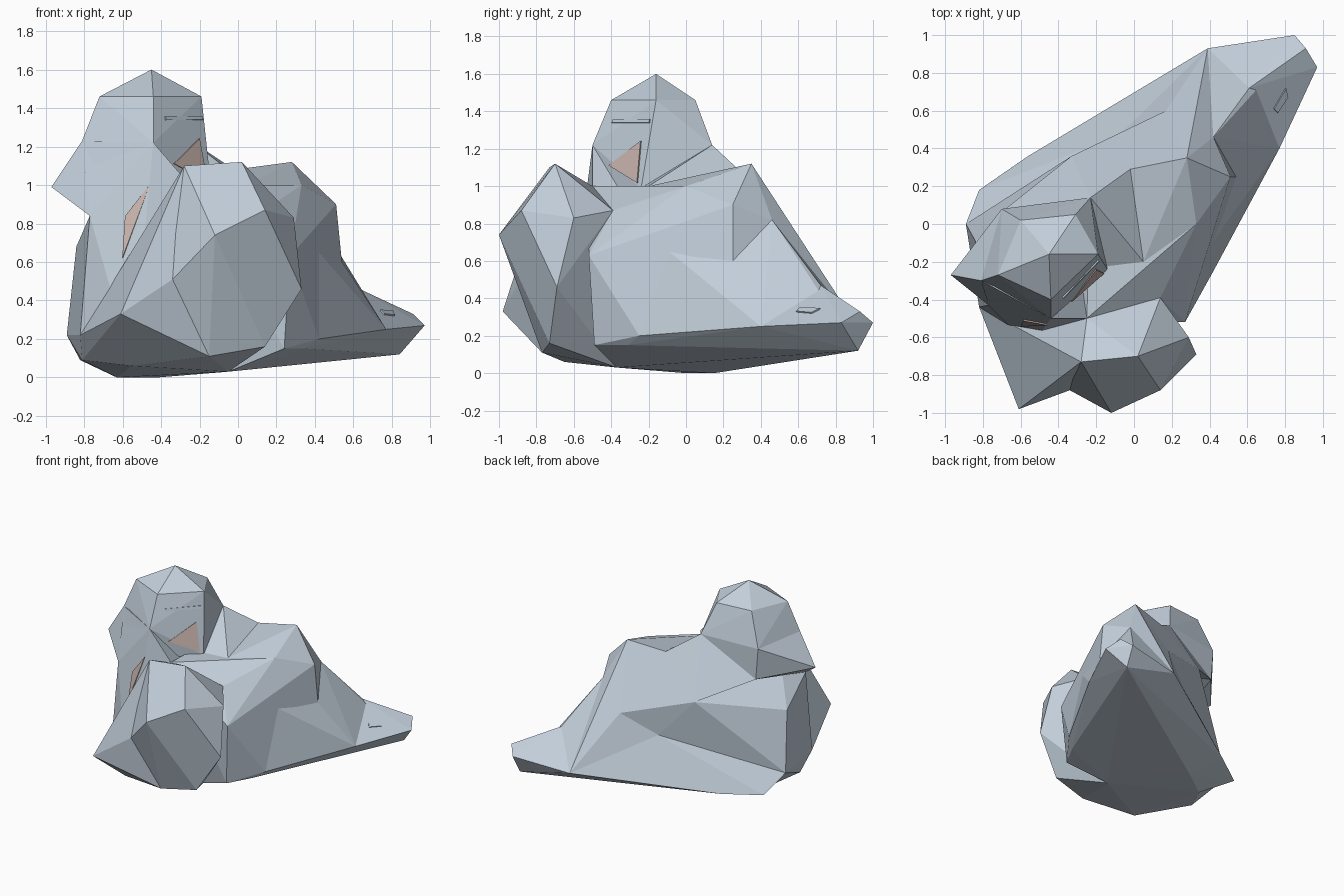
import bpy
import bmesh
from mathutils import Vector
from mathutils.bvhtree import BVHTree

default_cube = bpy.data.objects.get("Cube")
if default_cube:
    bpy.data.objects.remove(default_cube, do_unlink=True)


def make_material(name, colour):
    material = bpy.data.materials.new(name)
    material.use_nodes = True
    material.diffuse_color = colour
    material.node_tree.nodes["Principled BSDF"].inputs["Base Color"].default_value = colour
    return material


stone = make_material("blue_grey_stone", (.54, .62, .7, 1))
clay = make_material("pale_clay_pink", (.6, .47, .43, 1))


def add_object(name, bm, material):
    bmesh.ops.recalc_face_normals(bm, faces=bm.faces)
    mesh = bpy.data.meshes.new(name)
    bm.to_mesh(mesh)
    mesh.materials.append(material)
    obj = bpy.data.objects.new(name, mesh)
    bpy.context.scene.collection.objects.link(obj)


def faceted_rock(name, corners):
    """Flat-sided rock wrapped tightly around its corner points."""
    bm = bmesh.new()
    for corner in corners:
        bm.verts.new(corner)
    hull = bmesh.ops.convex_hull(bm, input=bm.verts)
    spare = {g for g in hull["geom_interior"] + hull["geom_unused"]
             if isinstance(g, bmesh.types.BMVert)}
    bmesh.ops.delete(bm, geom=list(spare), context="VERTS")
    bmesh.ops.dissolve_limit(bm, angle_limit=.05, verts=bm.verts, edges=bm.edges)
    surface = BVHTree.FromBMesh(bm)
    add_object(name, bm, stone)
    bm.free()
    return surface


def thin_plate(name, surface, corners, material, lift=.008):
    """Thin chip laid against a rock, following the nearest surface."""
    bm = bmesh.new()
    rim, base = [], []
    for corner in corners:
        spot, normal, _, _ = surface.find_nearest(Vector(corner))
        rim.append(bm.verts.new(spot + normal * lift))
        base.append(bm.verts.new(spot))
    bm.faces.new(rim)
    bm.faces.new(base[::-1])
    for i in range(len(rim)):
        j = (i + 1) % len(rim)
        bm.faces.new((rim[i], base[i], base[j], rim[j]))
    add_object(name, bm, material)
    bm.free()


# Corners shared by neighbouring rocks
crest = (.28, .35, 1.12)
crest_end = (-.02, .29, 1.08)
saddle = (.42, .46, .82)
shelf_side = (.33, 0, 1)
shelf_front = (.05, -.2, 1)
shelf_back = (-.23, .14, 1)
side_brow = (.51, .25, .9)
side_knee = (.54, .25, .6)
side_fold = (.42, -.25, .2)
side_step = (.42, -.09, .65)
side_foot = (.24, -.49, .15)
side_heel = (.34, -.31, .15)
side_lip = (.77, .4, .25)
rear_corner = (.17, .6, .65)
tail_ridge = (.61, .72, .47)
back_lip = (.39, .93, .23)
back_notch = (-.08, .47, .49)
back_shoulder = (-.33, .36, .78)
back_foot = (-.56, .36, .1)
left_foot = (-.82, .18, .09)
left_lip = (-.89, 0, .22)
left_wall = (-.84, -.09, .68)
left_front = (-.82, -.44, .22)
left_toe = (-.81, -.3, .09)
neck = (-.25, -.5, 1)
front_foot = (-.55, -.65, .06)
front_step = (.14, -.39, .87)
under_front = (-.05, -.37, .03)
under_left = (-.63, 0, 0)
under_back = (-.42, .15, 0)
under_tail = (.84, .92, .12)
head_front = (-.44, -.5, 1.22)
head_left = (-.81, -.3, 1.23)
head_back = (-.7, .08, 1.2)
head_right = (-.23, .14, 1.22)
head_base = (-.14, -.24, .99)
head_under = (-.77, -.43, .84)
head_under_back = (-.68, .08, .95)

# Central mass with a flat shelf and a steep right flank
faceted_rock("body_rock", [
    shelf_side, shelf_front, shelf_back, neck, front_step, side_brow,
    side_knee, side_step, side_fold, side_foot, side_heel, back_shoulder,
    back_notch, left_lip, under_front, under_left, under_back,
    (.27, -.52, .63),
])

# Raised crest behind the shelf
faceted_rock("crest_rock", [
    crest, crest_end, saddle, side_brow, side_knee, shelf_side, shelf_front,
    shelf_back, back_notch,
])

# Skirt spreading out from the right flank to the tail
faceted_rock("flank_skirt", [
    side_step, side_knee, side_fold, side_lip, side_foot, side_heel,
    under_front, under_back, under_tail, back_notch,
])

# Low ledge along the back
faceted_rock("back_ledge", [
    back_notch, left_lip, left_foot, back_foot, back_lip, under_left,
    under_back, under_front, under_tail,
])

# Rear slopes meeting at the notch and the saddle
faceted_rock("rear_shoulder", [
    crest, crest_end, back_shoulder, back_notch, rear_corner, under_back,
])
faceted_rock("rear_slope_upper", [
    crest, saddle, rear_corner, back_notch, back_lip, under_back,
])
faceted_rock("rear_slope_lower", [
    saddle, tail_ridge, rear_corner, back_lip, side_lip, side_knee,
    under_back, under_front, under_tail,
])

# Low pointed tail
tail_surface = faceted_rock("tail_rock", [
    tail_ridge, back_lip, side_lip, under_back, under_front, under_tail,
    (.91, .93, .33), (.85, 1, .27), (.97, .83, .27),
])

# Upright slab on the right-hand side of the model
slab_surface = faceted_rock("upright_slab", [
    left_wall, left_lip, left_front, left_toe, neck, back_shoulder,
    under_left, under_front, front_foot, head_front, head_under,
])

# Blunt boulder at the front
faceted_rock("front_boulder", [
    neck, front_step, under_front, (.02, -.7, 1.12), (-.28, -.73, 1.1),
    (.14, -.88, .87), (-.12, -1, .74), (-.34, -.88, .51), (-.46, -.7, .76),
    (.29, -.6, .83), (.33, -.69, .46), (.14, -.73, .16), (-.15, -.77, .11),
])

# Sharp wedge beside the front boulder
faceted_rock("front_wedge", [
    neck, front_foot, under_front, under_left, left_front, left_toe,
    (-.61, -.98, .33), (-.34, -.88, .51), (-.46, -.7, .76),
    (-.28, -.73, 1.1), (-.15, -.77, .11),
])

# Rounded top rock, its overhanging spur and the neck behind it
head_surface = faceted_rock("top_rock", [
    head_front, head_left, head_back, head_right, head_base, head_under,
    head_under_back, (-.45, -.16, 1.6), (-.72, -.27, 1.46),
    (-.44, -.4, 1.46), (-.19, -.16, 1.46), (-.31, .05, 1.46),
    (-.6, .02, 1.46), (-.38, -.44, .98),
])
faceted_rock("top_rock_spur", [
    head_front, head_left, head_back, head_under, head_under_back,
    (-.97, -.27, .99),
])
faceted_rock("neck_bridge", [
    head_right, crest_end, back_shoulder, head_under_back, head_base,
    shelf_front,
])

# Small clay chips and thin ledges
thin_plate("top_clay_chip", head_surface,
           [(-.31, -.44, 1.11), (-.17, -.27, 1.25), (-.15, -.27, 1.02)], clay)
thin_plate("slab_clay_chip", slab_surface,
           [(-.59, -.52, .84), (-.46, -.53, 1), (-.6, -.54, .62)], clay)
thin_plate("top_ledge", head_surface,
           [(-.37, -.4, 1.36), (-.18, -.2, 1.36), (-.18, -.2, 1.34), (-.37, -.4, 1.34)], stone)
thin_plate("tail_ledge", tail_surface,
           [(.72, .62, .32), (.8, .72, .34), (.8, .68, .3), (.74, .6, .3)], stone)
